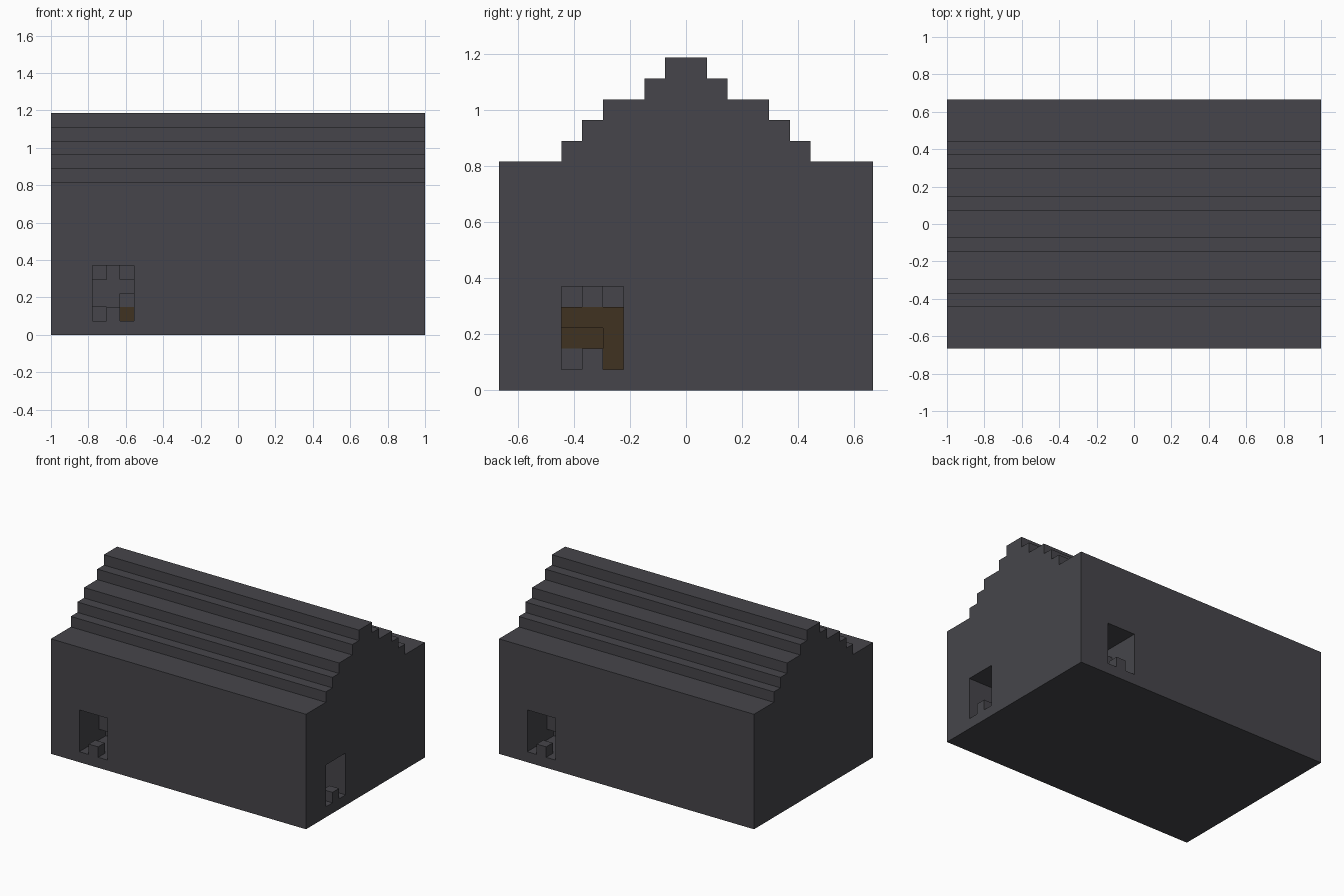
import bpy, bmesh
from mathutils import Vector

cube = bpy.data.objects.get("Cube")
if cube:
    bpy.data.objects.remove(cube)

UNIT = 2 / 27          # one building block
LENGTH, WIDTH = 27, 18  # footprint in blocks


def material(name, rgb):
    m = bpy.data.materials.new(name)
    m.use_nodes = True
    m.diffuse_color = (*rgb, 1)
    m.node_tree.nodes["Principled BSDF"].inputs["Base Color"].default_value = (*rgb, 1)
    return m


stone = material("dark_grey_stone", (0.061, 0.060, 0.069))
wood = material("dark_brown_wood", (0.051, 0.032, 0.015))


def place(p):
    """Block coordinates to model coordinates."""
    return Vector((p[0] - LENGTH / 2, p[1] - WIDTH / 2, p[2])) * UNIT


def finish(name, bm, mat):
    bmesh.ops.recalc_face_normals(bm, faces=bm.faces)
    mesh = bpy.data.meshes.new(name)
    bm.to_mesh(mesh)
    bm.free()
    mesh.materials.append(mat)
    ob = bpy.data.objects.new(name, mesh)
    bpy.context.collection.objects.link(ob)
    return ob


def box(name, a, b, mat):
    a, b = place(a), place(b)
    bm = bmesh.new()
    bmesh.ops.create_cube(bm, size=1)
    for v in bm.verts:
        v.co = (a + b) / 2 + Vector(c * abs(s) for c, s in zip(v.co, b - a))
    return finish(name, bm, mat)


# House: stepped gable profile extruded along the length
half = [(9, 0), (9, 11)]
for level, reach in enumerate((6, 5, 4, 2, 1)):
    half += [(reach, 11 + level), (reach, 12 + level)]
profile = half + [(-y, z) for y, z in reversed(half)]
bm = bmesh.new()
gable = bm.faces.new([bm.verts.new(place((0, y + 9, z))) for y, z in profile])
ext = bmesh.ops.extrude_face_region(bm, geom=[gable])
bmesh.ops.translate(bm, vec=(LENGTH * UNIT, 0, 0),
                    verts=[v for v in ext["geom"] if isinstance(v, bmesh.types.BMVert)])
house = finish("house_body", bm, stone)

# Window frames of reference: (across, depth, height) to block coordinates
walls = {
    "front": lambda u, d, z: (3 + u, d, z + 1),
    "back": lambda u, d, z: (24 - u, 18 - d, z + 1),
    "right": lambda u, d, z: (27 - d, 3 + u, z + 1),
}
# Rows from the top: '#' near back wall, '.' deep back wall, capitals are wood
patterns = {
    "front": (".#.", "###", "##.", ".#D"),
    "back": (".#.", "###", "##.", ".#D"),
    "right": (".#.", "NNN", "DDN", ".#N"),
}
cutters = []
for side, at in walls.items():
    cutter = box(side + "_window_cutter", at(0, -1, 0), at(3, 4, 4), stone)
    cutter.hide_render = True
    cutters.append(cutter)
    mod = house.modifiers.new(side + "_window", 'BOOLEAN')
    mod.operation, mod.solver, mod.object = 'DIFFERENCE', 'EXACT', cutter

    # Sill block in the middle of the opening, flush with the wall
    box(side + "_window_sill", at(1, 0, 0), at(2, 1, 1), stone)

    # Blocks and wooden panels at the back of the recess
    for row, line in enumerate(patterns[side]):
        z = 3 - row
        for u, kind in enumerate(line):
            if kind in "#N":
                box(side + "_recess_block", at(u, 3, z), at(u + 1, 4, z + 1), stone)
            if kind in "ND":
                d = 3 if kind == "N" else 4
                box(side + "_wood_panel", at(u, d - 0.06, z), at(u + 1, d, z + 1), wood)

# Apply the window cuts and drop the cutters
bpy.context.view_layer.objects.active = house
for mod in list(house.modifiers):
    bpy.ops.object.modifier_apply(modifier=mod.name)
for cutter in cutters:
    bpy.data.objects.remove(cutter)
